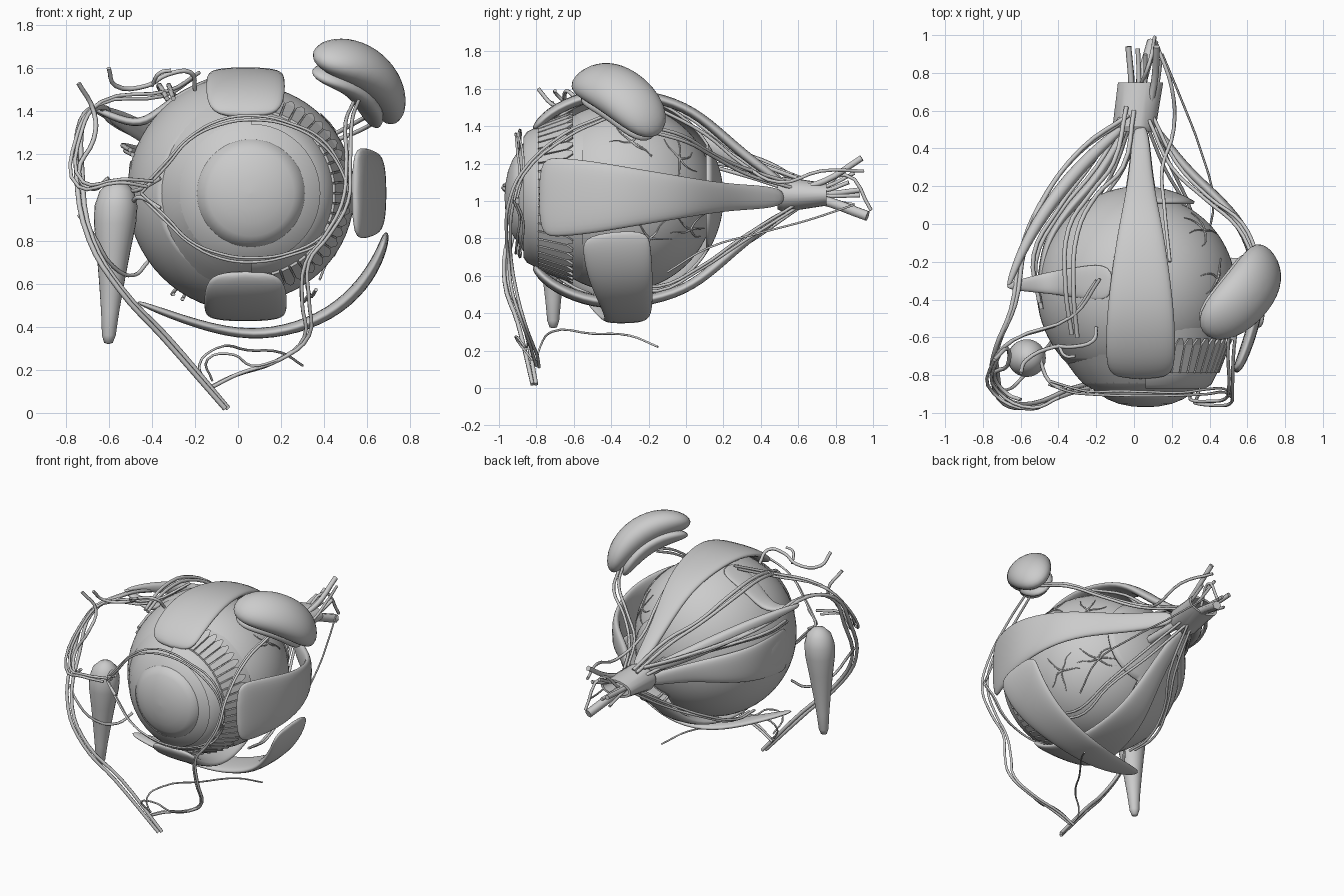
import bpy, bmesh, math, random
from mathutils import Vector as V

if "Cube" in bpy.data.objects:
    bpy.data.objects.remove(bpy.data.objects["Cube"])
random.seed(4)
C = V((0.035, -0.35, 1.02))          # eyeball centre


def finish(name, bm, smooth=True, subsurf=0, solid=0):
    bmesh.ops.recalc_face_normals(bm, faces=bm.faces)
    me = bpy.data.meshes.new(name)
    bm.to_mesh(me)
    bm.free()
    ob = bpy.data.objects.new(name, me)
    bpy.context.collection.objects.link(ob)
    for p in me.polygons:
        p.use_smooth = smooth
    if solid:
        m = ob.modifiers.new("solid", 'SOLIDIFY')
        m.thickness, m.offset = solid, 0
    if subsurf:
        m = ob.modifiers.new("sub", 'SUBSURF')
        m.levels = m.render_levels = subsurf
    return ob


def loft(name, rings, closed=True, subsurf=0, caps=True):
    bm = bmesh.new()
    vs = [[bm.verts.new(p) for p in r] for r in rings]
    n = len(vs[0])
    for a, b in zip(vs, vs[1:]):
        for i in range(n if closed else n - 1):
            j = (i + 1) % n
            bm.faces.new((a[i], a[j], b[j], b[i]))
    if caps:
        bm.faces.new(vs[0])
        bm.faces.new(vs[-1])
    return finish(name, bm, subsurf=subsurf)


def lathe(name, c, axis, profile, n=48, a0=0, a1=2 * math.pi, caps=True):
    """Revolve (radius, position) pairs around the y or z axis through c."""
    full = a1 - a0 > 6.2
    k = n if full else n + 1
    rings = []
    for r, h in profile:
        ring = []
        for i in range(k):
            t = a0 + (a1 - a0) * i / n
            x, z = r * math.cos(t), r * math.sin(t)
            ring.append((c[0] + x, h, c[2] + z) if axis == 'y' else (c[0] + x, c[1] + z, h))
        rings.append(ring)
    return loft(name, rings, full, caps=caps and full)


def strap(name, pts, widths, thick, wdir):
    """Flat muscle band: rounded section swept along pts."""
    pts = [V(p) for p in pts]
    rings = []
    for i, p in enumerate(pts):
        t = (pts[min(i + 1, len(pts) - 1)] - pts[max(i - 1, 0)]).normalized()
        w = V(wdir)
        w = (w - t * w.dot(t)).normalized()
        nrm = t.cross(w)
        sec = [(1, .5), (.5, 1), (-.5, 1), (-1, .5), (-1, -.5), (-.5, -1), (.5, -1), (1, -.5)]
        rings.append([p + w * widths[i] * 1.04 * a + nrm * thick[i] * 1.1 * b for a, b in sec])
    return loft(name, rings, subsurf=2)


def tube(name, pts, r=0.01, taper=1.0, kind='AUTO'):
    cu = bpy.data.curves.new(name, 'CURVE')
    cu.dimensions = '3D'
    cu.bevel_depth, cu.bevel_resolution, cu.resolution_u = r, 1, 4
    cu.use_fill_caps = True
    s = cu.splines.new('BEZIER')
    s.bezier_points.add(len(pts) - 1)
    for i, (b, p) in enumerate(zip(s.bezier_points, pts)):
        b.co = p
        b.handle_left_type = b.handle_right_type = kind
        b.radius = 1 + (taper - 1) * i / (len(pts) - 1)
    ob = bpy.data.objects.new(name, cu)
    bpy.context.collection.objects.link(ob)


def pair(name, pts, off, r=0.01):
    tube(name + "_artery", pts, r)
    tube(name + "_vein", [V(p) + V(off) * (1 + .3 * math.sin(2.3 * i)) for i, p in enumerate(pts)], r)


# Eyeball: outer coat with the right-hand window cut away, inner ball below it
def ball(name, rad, keep=None, solid=0):
    bm = bmesh.new()
    bmesh.ops.create_uvsphere(bm, u_segments=64, v_segments=40, radius=rad)
    for v in bm.verts:
        v.co = C + V((v.co.x, v.co.z, v.co.y))
    if keep:
        bad = [f for f in bm.faces if not keep(f.calc_center_median())]
        bmesh.ops.delete(bm, geom=bad, context='FACES')
    finish(name, bm, solid=solid)


ball("outer_coat", 0.543, lambda p: p.y > -0.74 and (p.x < 0.06 or p.y > 0.11), 0.015)
ball("inner_ball", 0.505)
CC = (0.06, 0, 1.02)
lathe("cornea", CC, 'y', [(.004, -.97), (.07, -.966), (.14, -.952), (.2, -.928), (.25, -.895), (.25, -.88)])
lathe("cornea_rim", CC, 'y', [(.25, -.892), (.258, -.888), (.33, -.845), (.36, -.81)], caps=False)
lathe("outer_coat_front", CC, 'y', [(.33, -.845), (.37, -.80), (.41, -.745), (.445, -.69)], 32,
      math.pi / 2, math.pi * 1.5)

# Ciliary body: half cone with raised ribs
lathe("ciliary_body", CC, 'y', [(.32, -.87), (.35, -.85), (.385, -.78), (.435, -.62), (.45, -.55)],
      32, -math.pi / 2, math.pi / 2)
bm = bmesh.new()
for i in range(26):
    a = -math.pi / 2 + math.pi * (i + .5) / 26
    d, s = V((math.cos(a), 0, math.sin(a))), V((-math.sin(a), 0, math.cos(a)))
    q = []
    for y, r, w in ((-.79, .375, .019), (-.64, .432, .024), (-.605, .45, .008)):
        for h in (0, .016):
            for k in (-1, 1):
                q.append(bm.verts.new(V((CC[0], y, CC[2])) + d * (r + h) + s * w * k))
    for o in (0, 4):
        for f in ((0, 1, 5, 4), (2, 3, 7, 6), (0, 2, 6, 4), (1, 3, 7, 5)):
            bm.faces.new([q[o + k] for k in f])
    bm.faces.new((q[0], q[1], q[3], q[2]))
    bm.faces.new((q[8], q[9], q[11], q[10]))
finish("ciliary_ribs", bm, smooth=False)


# Four straight muscles converging on the tendon ring
def rectus(name, ang, prof, widths, thick):
    d = V((math.cos(ang), 0, math.sin(ang)))
    pts = [V((C.x, y, C.z)) + d * r for y, r in prof]
    strap(name, pts, widths, thick, (-d.z, 0, d.x))


W = [.15, .18, .18, .16, .12, .085, .055, .04]
T = [.02, .028, .03, .03, .025, .025, .025, .02]
P = [(-.82, .35), (-.74, .45), (-.55, .54), (-.33, .565), (-.05, .51), (.12, .40), (.3, .23), (.54, .06)]
rectus("superior_rectus", math.pi / 2, P, W, T)
rectus("inferior_rectus", -math.pi / 2, [(y, r + .01) for y, r in P], [w * 1.05 for w in W], T)
L = [(-.79, .50), (-.7, .545), (-.5, .61), (-.3, .635), (-.05, .57), (.12, .43), (.3, .22), (.54, .06)]
rectus("lateral_rectus", 0, L, [.2, .21, .19, .155, .115, .085, .065, .055], T)
M = [(-.45, .53), (-.36, .535), (-.15, .515), (0, .44), (.12, .345), (.25, .22), (.54, .06)]
rectus("medial_rectus", math.pi, M, [.15, .15, .13, .11, .09, .06, .04], [.008, .012, .02, .025, .025, .025, .02])

# Oblique muscles
strap("superior_oblique", [(-.05, .52, 1.1), (-.2, .39, 1.17), (-.36, .22, 1.26), (-.52, 0, 1.35),
      (-.62, -.2, 1.4), (-.67, -.34, 1.41)], [.025, .04, .05, .045, .025, .015], [.02, .03, .035, .03, .02, .012], (0, 0, 1))
strap("superior_oblique_tendon", [(-.68, -.33, 1.42), (-.55, -.32, 1.36), (-.43, -.31, 1.335), (-.3, -.31, 1.46),
      (-.1, -.31, 1.56)], [.015, .04, .06, .08, .11], [.012, .018, .02, .018, .012], (0, 1, 0))
strap("inferior_oblique", [(.69, -.38, .84), (.665, -.37, .74), (.58, -.35, .59), (.43, -.32, .455), (.22, -.31, .375),
      (0, -.34, .36), (-.25, -.44, .43), (-.48, -.54, .52)], [.17, .18, .17, .14, .12, .1, .07, .03],
      [.014, .024, .03, .028, .024, .022, .018, .012], (0, 1, 0))

# Tendon ring, optic nerve and nerve stubs
rings = []
for y, x, rx, rz in ((.49, 0, .105, .08), (.52, .002, .115, .095), (.75, .035, .12, .06),
                     (.75, .035, .1, .045), (.55, .01, .09, .065)):
    rings.append([(x + rx * math.cos(t * math.pi / 12), y, 1.035 + rz * math.sin(t * math.pi / 12)) for t in range(24)])
loft("tendon_ring", rings, caps=False).modifiers.new("edge", 'EDGE_SPLIT')
tube("optic_nerve", [(.03, .12, 1.02), (.02, .35, 1.03), (.03, .7, 1.01), (.1, .97, .92)], .03)
for i, (x, y, z, r) in enumerate(((-.03, .94, 1.06, .016), (.02, .93, 1.03, .012), (.06, .9, 1.15, .011),
                                  (.12, .94, 1.23, .018), (.14, .87, 1.1, .012), (-.02, .9, .98, .01))):
    tube("nerve_stub_%d" % i, [(x * .4, .5, 1.04), (x * .8 + .01, .74, 1.03 + (z - 1.04) * .4), (x, y, z)], r)
tube("back_vein_tip", [(.03, .72, 1.03), (.08, .85, 1.14), (.11, .99, .95)], .01)


# Tear gland: two curved lobes
def lobe(name, c, a, b, th, bend):
    u, n = V((.545, .69, -.47)).normalized(), V((.65, 0, .75)).normalized()
    w = n.cross(u)
    bm = bmesh.new()
    bmesh.ops.create_uvsphere(bm, u_segments=32, v_segments=20, radius=1)
    for v in bm.verts:
        x, y, z = v.co
        e = (1 + .25 * x * x)         # fuller ends
        v.co = V(c) + u * a * x + w * b * y * e + n * (th * z * e - bend * (x * x - .4))
    finish(name, bm)


lobe("tear_gland_upper", (.58, -.36, 1.555), .31, .155, .105, .09)
lobe("tear_gland_lower", (.525, -.36, 1.487), .25, .12, .055, .07)

# Tear sac with its duct, and the two canals to the lid corner
sac = [(.004, 1.08), (.04, 1.07), (.08, 1.03), (.1, .96), (.098, .88), (.08, .76), (.058, .6), (.042, .47),
       (.032, .36), (.02, .325), (.004, .32)]
lathe("tear_sac", (0, 0, 0), 'z', sac, 24)
for v in bpy.data.objects["tear_sac"].data.vertices:
    v.co += V((-.56 - .055 * (1.08 - v.co.z), -.71, 0))
for s in (1, -1):
    tube("tear_canal", [(-.5, -.71, 1.0 + .03 * s), (-.45, -.83, 1.02 + .02 * s), (-.36, -.88, 1.02 + .07 * s)], .01)

# Lid arcades around the cornea
for s, top in ((1, .34), (-1, .30)):
    pts = [(-.45, -.85, 1.02)] + [(.07 - .43 * math.cos(t), -.88 - .03 * math.sin(t), 1.02 + s * top * math.sin(t))
                                  for t in (.4, .8, 1.2, 1.6, 2, 2.4, 2.8)] + [(.52, -.92, 1.0)]
    pair("lid_arcade", pts, (.0, .02, .018 * s), .007)

# Paired vessels: inner loop down to the face, gland, and cheek branches
pair("inner_angle_vessel", [(-.05, .55, 1.13), (-.3, .37, 1.22), (-.5, .1, 1.3), (-.6, -.15, 1.36), (-.65, -.45, 1.42),
     (-.73, -.65, 1.36), (-.75, -.8, 1.12), (-.69, -.95, .8), (-.55, -.97, .57), (-.35, -.9, .35), (-.06, -.82, .02)],
     (.02, .025, .0), .012)
pair("brow_vessel", [(-.2, -.3, 1.56), (-.35, -.5, 1.47), (-.65, -.62, 1.43), (-.75, -.74, 1.28), (-.74, -.9, 1.05),
     (-.55, -.98, 1.07), (-.42, -.93, 1.05)], (.02, .01, .02), .009)
pair("outer_lid_vessel", [(.56, -.45, 1.45), (.53, -.65, 1.36), (.52, -.88, 1.15), (.51, -.95, .98), (.42, -.96, .82),
     (.33, -.95, .7), (.33, -.93, .52), (.33, -.88, .36), (.2, -.84, .25), (0, -.82, .18), (-.12, -.8, .12)],
     (-.025, .02, -.01), .009)
pair("gland_vessel", [(.08, .55, 1.1), (.2, .3, 1.18), (.38, .13, 1.26), (.55, -.02, 1.35), (.64, -.2, 1.4)],
     (.02, .02, -.03), .01)
tube("cheek_branch", [(-.14, -.8, .13), (-.18, -.78, .22), (-.1, -.72, .3), (.05, -.5, .29), (.2, -.3, .28), (.3, -.15, .22)], .006)
tube("cheek_loop", [(-.12, -.82, .15), (-.14, -.9, .25), (-.02, -.9, .27), (.06, -.86, .22), (.2, -.84, .25)], .006)
tube("brow_branch_a", [(-.6, -.79, 1.6), (-.57, -.72, 1.52), (-.42, -.65, 1.52), (-.33, -.65, 1.57), (-.22, -.62, 1.58),
     (-.2, -.55, 1.5)], .011)
tube("brow_branch_b", [(-.4, -.64, 1.52), (-.36, -.7, 1.58), (-.31, -.7, 1.59)], .009)
tube("brow_branch_c", [(-.74, -.72, 1.53), (-.67, -.66, 1.4), (-.67, -.75, 1.27), (-.74, -.8, 1.12), (-.67, -.9, 1.04),
     (-.6, -.93, 1.09)], .011)
tube("nose_branch", [(-.74, -.86, .92), (-.68, -.88, .84), (-.58, -.8, .68), (-.48, -.68, .64), (-.42, -.6, .7)], .009)

# Vessels fanning back along the eyeball to the tendon ring
pair("upper_vessel", [(.0, .6, 1.12), (-.06, .3, 1.24), (-.2, .15, 1.35), (-.3, -.05, 1.48), (-.32, -.35, 1.52),
     (-.3, -.6, 1.46)], (-.04, .02, .0), .012)
pair("inner_vessel", [(-.05, .55, 1.06), (-.2, .3, 1.14), (-.4, .05, 1.2), (-.52, -.2, 1.22), (-.49, -.45, 1.2)],
     (-.01, .03, .02), .011)
pair("lower_vessel", [(.0, .6, .98), (-.1, .3, .78), (-.22, .08, .65), (-.3, -.15, .56), (-.3, -.35, .55)], (.04, 0, -.02), .009)
pair("lower_outer_vessel", [(.04, .6, .97), (.16, .3, .78), (.28, .07, .63), (.3, -.15, .52), (.33, -.35, .55)], (.03, 0, .02), .009)
tube("outer_top_nerve", [(.12, .95, 1.16), (.2, .72, 1.16), (.21, .5, 1.1), (.15, .3, 1.2), (.16, .1, 1.36), (.19, -.2, 1.52)], .01)
tube("outer_low_nerve", [(.15, .9, .98), (.25, .66, .9), (.35, .4, .83), (.42, .12, .75), (.38, -.1, .62)], .006)


# Small branching veins on the inner ball
def on_ball(lon, lat, r=.508):
    return C + V((math.cos(lat) * math.cos(lon), math.cos(lat) * math.sin(lon), math.sin(lat))) * r


for lon, lat in ((.15, .62), (.75, .42), (.35, -.45), (.9, -.35)):
    for k in range(5):
        a = k * 1.25 + random.uniform(-.3, .3)
        p = [(lon, lat)]
        for j in range(3):
            a += random.uniform(-.5, .5)
            p.append((p[-1][0] + .1 * math.cos(a), p[-1][1] + .09 * math.sin(a)))
        tube("ball_vein", [on_ball(*q) for q in p], .006, .4)
